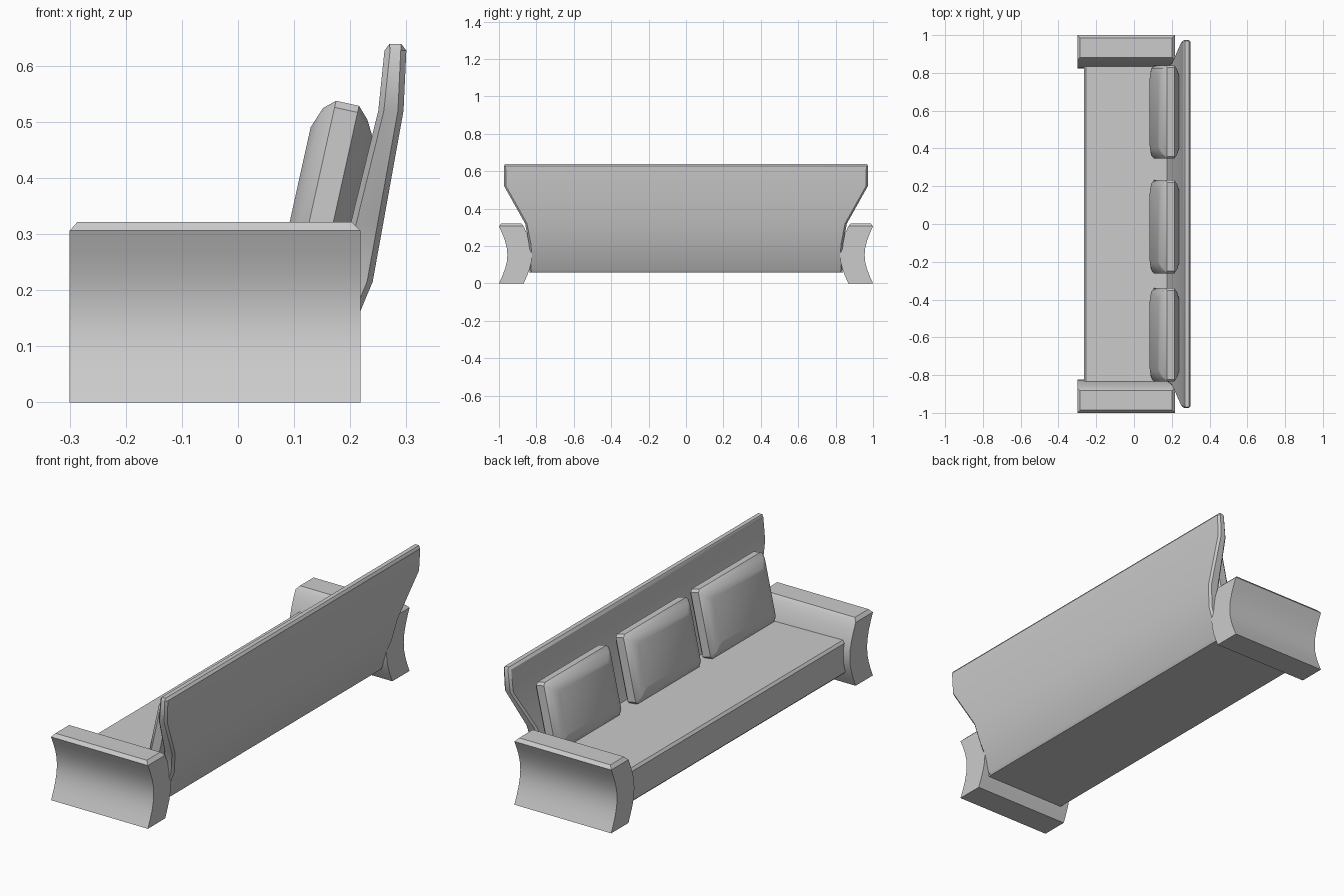
import bpy, bmesh, math
from mathutils import Vector

cube = bpy.data.objects.get("Cube")
if cube:
    bpy.data.objects.remove(cube)

grey = bpy.data.materials.new("grey fabric")
grey.use_nodes = True
COLOR = (0.6, 0.6, 0.6, 1)
grey.diffuse_color = COLOR
grey.node_tree.nodes["Principled BSDF"].inputs["Base Color"].default_value = COLOR


def loft(name, rings, angle=35):
    """Join rings of points with quads, cap both ends, smooth soft edges."""
    bm = bmesh.new()
    loops = [[bm.verts.new(p) for p in ring] for ring in rings]
    for a, b in zip(loops, loops[1:]):
        for i in range(len(a)):
            j = (i + 1) % len(a)
            bm.faces.new((a[i], a[j], b[j], b[i]))
    bm.faces.new(loops[0])
    bm.faces.new(loops[-1])
    bmesh.ops.recalc_face_normals(bm, faces=bm.faces)
    mesh = bpy.data.meshes.new(name)
    bm.to_mesh(mesh)
    bm.free()
    obj = bpy.data.objects.new(name, mesh)
    bpy.context.collection.objects.link(obj)
    mesh.materials.append(grey)
    bpy.ops.object.select_all(action='DESELECT')
    obj.select_set(True)
    bpy.context.view_layer.objects.active = obj
    bpy.ops.object.shade_smooth_by_angle(angle=math.radians(angle))
    return obj


# Arms: slab bowed towards the seat, with a chamfered top
def arm(name, side):
    rings = []
    steps = 8
    for i in range(steps + 1):
        t = i / steps
        bow = 0.045 * math.sin(math.pi * t)
        rings.append((0.306 * t, -0.30, 0.218, 0.868 - bow, 1.0 - bow))
    rings.append((0.322, -0.286, 0.202, 0.882, 0.986))
    loft(name, [[(x0, side * y0, z), (x1, side * y0, z),
                 (x1, side * y1, z), (x0, side * y1, z)]
                for z, x0, x1, y0, y1 in rings], 30)


arm("left_arm", -1)
arm("right_arm", 1)

# Seat: long slab with a chamfered front edge
seat_profile = [(-0.258, 0.06), (-0.265, 0.068), (-0.265, 0.21),
                (-0.255, 0.222), (0.19, 0.215), (0.18, 0.06)]
loft("seat", [[(x, y, z) for x, z in seat_profile] for y in (-0.84, 0.84)], 30)

# Backrest: leaning panel that flares out above the arms
# rows: height, front x, back x, half width
back_rows = [(0.06, 0.135, 0.180, 0.835), (0.075, 0.135, 0.190, 0.84),
             (0.16, 0.155, 0.217, 0.835), (0.215, 0.175, 0.240, 0.84),
             (0.32, 0.201, 0.259, 0.86), (0.52, 0.250, 0.295, 0.972),
             (0.627, 0.261, 0.300, 0.974)]
C = 0.010
rings = []
for z, xf, xb, w in back_rows:
    rings.append([(xf, w - C, z), (xf + C, w, z), (xb - C, w, z), (xb, w - C, z),
                  (xb, C - w, z), (xb - C, -w, z), (xf + C, -w, z), (xf, C - w, z)])
rings.append([(0.270 if p[0] < 0.28 else 0.291, p[1] * 0.994, 0.639) for p in rings[-1]])
loft("backrest", rings, 30)

# Cushions: leaning pillows with stepped, rounded rims
up = Vector((0.216, 0, 0.976))
out = Vector((-0.976, 0, 0.216))
HALF_W, HALF_H = 0.247, 0.163
rim = [(-0.057, 0.050), (-0.041, 0.021), (-0.021, 0.0),
       (0.021, 0.0), (0.041, 0.018), (0.055, 0.056)]


def cushion(name, y):
    centre = Vector((0.160, y, 0.374))
    rings = []
    for depth, inset in rim:
        w, h = HALF_W - inset, HALF_H - inset
        k = 0.012
        outline = [(w, h - k), (w - k, h), (k - w, h), (-w, h - k),
                   (-w, k - h), (k - w, -h), (w - k, -h), (w, k - h)]
        rings.append([centre + out * depth + up * b + Vector((0, a, 0))
                      for a, b in outline])
    loft(name, rings, 40)


for name, y in (("left_cushion", -0.587), ("middle_cushion", -0.015),
                ("right_cushion", 0.593)):
    cushion(name, y)
